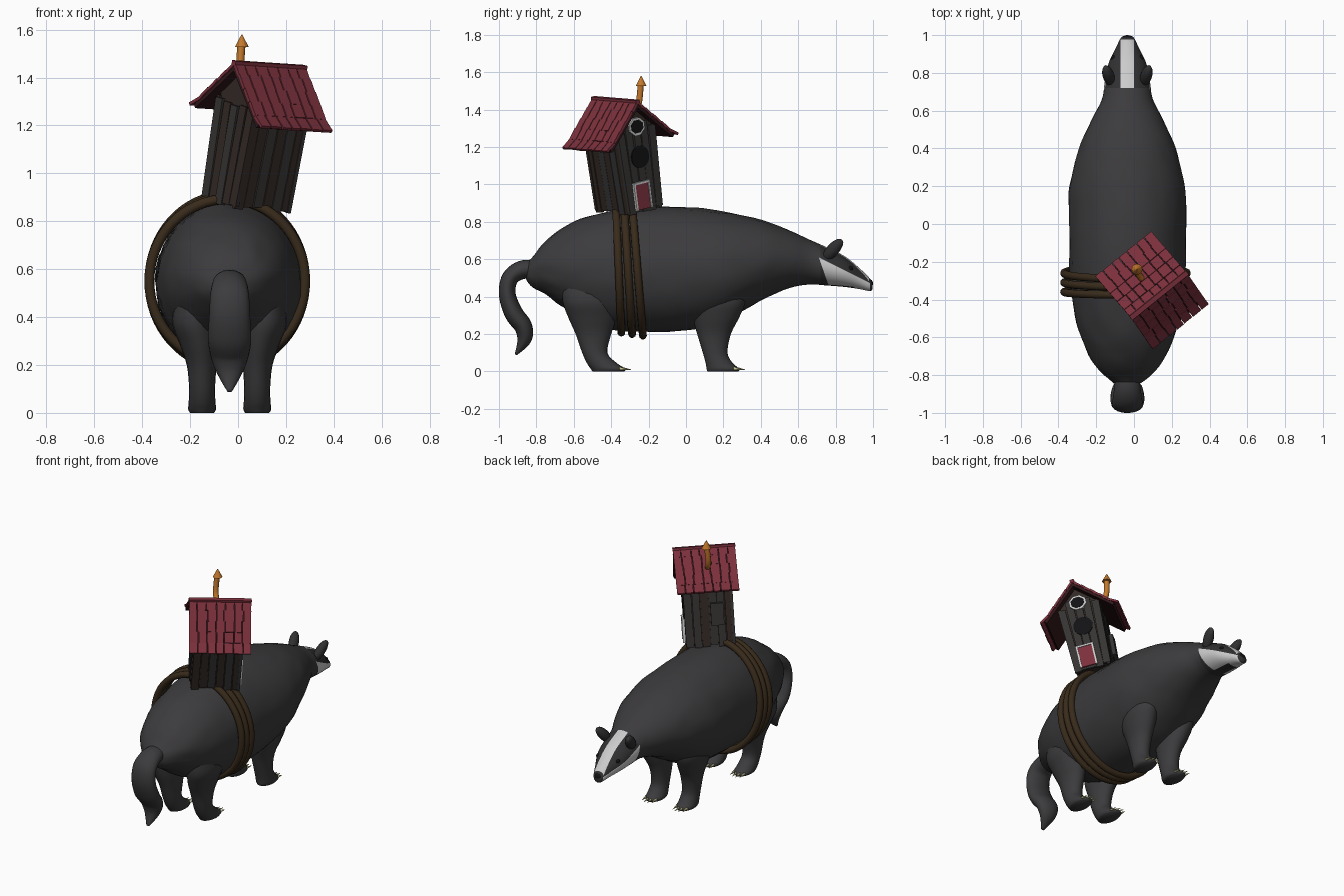
import bpy, bmesh, random
from math import sin, cos, pi, radians, atan2
from mathutils import Vector, Matrix, noise

if "Cube" in bpy.data.objects:
    bpy.data.objects.remove(bpy.data.objects["Cube"])

random.seed(4)
CX = -0.035  # animal's centre line

def mat(name, r, g, b):
    m = bpy.data.materials.new(name)
    m.diffuse_color = (r, g, b, 1)
    m.use_nodes = True
    m.node_tree.nodes["Principled BSDF"].inputs["Base Color"].default_value = m.diffuse_color
    return m

FUR = mat("dark_fur", .045, .043, .046)
FACE = mat("face_fur", .03, .03, .032)
WHITE = mat("white", .62, .62, .62)
BLACK = mat("black", .006, .006, .007)
CLAW = mat("claw", .6, .58, .3)
WOOD = mat("wood", .032, .022, .018)
WOOD2 = mat("grey_wood", .036, .034, .033)
RED = mat("red", .2, .03, .045)
DARKRED = mat("dark_red", .03, .008, .01)
ROPE = mat("rope", .04, .024, .011)
ORANGE = mat("orange", .55, .19, .025)

def finish(name, bm, mats, smooth=True):
    bmesh.ops.recalc_face_normals(bm, faces=bm.faces)
    me = bpy.data.meshes.new(name)
    bm.to_mesh(me)
    bm.free()
    for m in mats:
        me.materials.append(m)
    for p in me.polygons:
        p.use_smooth = smooth
    ob = bpy.data.objects.new(name, me)
    bpy.context.collection.objects.link(ob)
    return ob

def spline(keys, steps):
    """Catmull-Rom through a list of tuples."""
    out = []
    for i in range(len(keys) - 1):
        a, b, c, d = (Vector(keys[min(max(j, 0), len(keys) - 1)]) for j in range(i - 1, i + 3))
        for k in range(steps):
            t = k / steps
            out.append(.5 * (2 * b + (c - a) * t + (2 * a - 5 * b + 4 * c - d) * t * t
                             + (3 * b - a - 3 * c + d) * t ** 3))
    return out + [Vector(keys[-1])]

def loft(bm, rings):
    vs = [[bm.verts.new(p) for p in r] for r in rings]
    n = len(vs[0])
    for a, b in zip(vs, vs[1:]):
        for i in range(n):
            bm.faces.new((a[i], a[(i + 1) % n], b[(i + 1) % n], b[i]))
    bm.faces.new(vs[0])
    bm.faces.new(vs[-1][::-1])

def circle(n):
    return [(cos(2 * pi * i / n), sin(2 * pi * i / n)) for i in range(n)]

def sphere(name, loc, scale, m, tilt=0, roll=0):
    bm = bmesh.new()
    bmesh.ops.create_uvsphere(bm, u_segments=20, v_segments=12, radius=1)
    bm.transform(Matrix.Translation(loc) @ Matrix.Rotation(roll, 4, 'Y')
                 @ Matrix.Rotation(tilt, 4, 'X') @ Matrix.Diagonal((*scale, 1)))
    return finish(name, bm, [m])

# body and head: y, top, bottom, half width
body = [(-.87, .56, .52, .02), (-.83, .60, .46, .09), (-.75, .70, .41, .17), (-.6, .80, .31, .245),
        (-.42, .855, .23, .29), (-.25, .88, .21, .305), (0, .878, .22, .31), (.2, .855, .27, .305),
        (.4, .81, .38, .255), (.55, .755, .445, .19), (.66, .705, .465, .135), (.75, .665, .46, .12),
        (.85, .615, .452, .10), (.93, .55, .44, .062), (.985, .495, .43, .035), (.998, .47, .445, .012)]
bm = bmesh.new()
rings = []
for y, top, bot, w in spline(body, 5):
    ring = []
    for c, s in circle(40):
        p = Vector((w * c, y, (top + bot) / 2 + (top - bot) / 2 * s))
        if y < .6:  # shaggy fur streaks
            f = .007 * noise.noise(Vector((p.x * 18, y * 7, p.z * 18))) * min(1, (.6 - y) * 5)
            p += Vector((c, 0, s)) * f
        ring.append(p)
    rings.append(ring)
loft(bm, rings)
slant = Vector((0, .14, .28)).normalized()   # upper edge of the white cheek
back = Vector((0, 1, .35)).normalized()      # rear edge of the white cheek
for co, no in [((.036, 0, 0), (1, 0, 0)), ((-.036, 0, 0), (1, 0, 0)), ((0, .72, 0), (0, 1, 0)),
               ((0, .71, .61), slant), ((0, .71, .61), back), ((0, .965, 0), (0, 1, 0))]:
    geo = [f for f in bm.faces if f.calc_center_median().y > .62]
    geo += list({e for f in geo for e in f.edges}) + list({v for f in geo for v in f.verts})
    bmesh.ops.bisect_plane(bm, geom=geo, plane_co=co, plane_no=no)
for f in bm.faces:
    c = f.calc_center_median()
    d = c - Vector((0, .71, .61))
    if c.y > .72:
        f.material_index = 1
        if abs(c.x) < .036 and d.dot(slant) > 0 and c.y < .975:
            f.material_index = 2
    if d.dot(slant) < 0 and c.y + .35 * (.61 - c.z) * -1 > .71 and c.y < .985:
        if abs(c.x) > .036 or c.y > .9:
            f.material_index = 2
bm.transform(Matrix.Translation((CX, 0, 0)))
finish("body", bm, [FUR, FACE, WHITE])

# tail: y, z, thickness, half width
bm = bmesh.new()
tk = spline([(-.78, .54, .05, .06), (-.87, .545, .05, .07), (-.94, .5, .045, .08), (-.955, .41, .045, .085),
             (-.92, .31, .05, .09), (-.87, .24, .048, .08), (-.865, .17, .038, .055), (-.91, .09, .006, .01)], 6)
rings = []
for i, (y, z, r, w) in enumerate(tk):
    a, b = tk[max(i - 1, 0)], tk[min(i + 1, len(tk) - 1)]
    t = Vector((b[0] - a[0], b[1] - a[1])).normalized()
    rings.append([(CX + w * c, y + t.y * r * s, z - t.x * r * s) for c, s in circle(20)])
loft(bm, rings)
finish("tail", bm, [FUR])

# legs: z, rear y, front y, offset from centre, half width
hind = [(.5, -.66, -.36, .15, .07), (.38, -.66, -.36, .15, .09), (.29, -.63, -.37, .13, .08), (.2, -.59, -.4, .117, .062),
        (.1, -.555, -.42, .115, .054), (.045, -.53, -.37, .115, .056), (.015, -.51, -.325, .115, .058), (0, -.5, -.33, .115, .05)]
fore = [(.5, .02, .32, .12, .08), (.38, .02, .32, .14, .09), (.29, .035, .285, .13, .08), (.2, .06, .24, .117, .062),
        (.1, .09, .222, .115, .054), (.045, .105, .25, .115, .056), (.015, .11, .285, .115, .058), (0, .115, .28, .115, .05)]
for side, tag in ((1, "right"), (-1, "left")):
    for keys, nm in ((hind, "hind"), (fore, "front")):
        bm = bmesh.new()
        loft(bm, [[(CX + side * o + w * c, (y0 + y1) / 2 + (y1 - y0) / 2 * s, z) for c, s in circle(20)]
                  for z, y0, y1, o, w in spline(keys, 4)])
        finish(f"{nm}_leg_{tag}", bm, [FUR])
        bm = bmesh.new()
        for k in range(4):
            dx = (k - 1.5) * .024
            m = Matrix.Translation((CX + side * .115 + dx, keys[6][2] + .012 - abs(dx) * .5, .013)) @ Matrix.Rotation(radians(-97), 4, 'X')
            bmesh.ops.create_cone(bm, segments=8, radius1=.009, radius2=.001, depth=.05, cap_ends=True, matrix=m)
        finish(f"{nm}_claws_{tag}", bm, [CLAW])
    # ears and eyes
    sphere(f"ear_{tag}", (CX + side * .1, .785, .65), (.03, .034, .075), FACE, radians(-40), side * .3)
    sphere(f"inner_ear_{tag}", (CX + side * .107, .803, .665), (.02, .026, .05), FUR, radians(-40), side * .3)
    sphere(f"eye_{tag}", (CX + side * .074, .88, .552), (.012, .014, .012), BLACK)
sphere("nose", (CX, .98, .47), (.03, .02, .024), BLACK)

# rope loops round the body
for k in range(3):
    cu = bpy.data.curves.new(f"rope_{k}", 'CURVE')
    cu.dimensions = '3D'
    cu.bevel_depth = .021
    cu.bevel_resolution = 3
    sp = cu.splines.new('POLY')
    sp.points.add(63)
    for p, (c, s) in zip(sp.points, circle(64)):
        p.co = (CX - .01 + .325 * c, -.31 + .05 * (k - 1) * (1 - .15 * s) - .022 * s, .55 + (.35 + .008 * (k - 1)) * s, 1)
    sp.use_cyclic_u = True
    cu.materials.append(ROPE)
    bpy.context.collection.objects.link(bpy.data.objects.new(f"rope_{k}", cu))

# crooked house, built in its own frame: x to the door end, y across, z up
HOUSE = (Matrix.Translation((.035, -.305, .872)) @ Matrix.Rotation(radians(38.3), 4, 'Z')
         @ Matrix.Rotation(radians(11.4), 4, 'X') @ Matrix.Rotation(radians(3), 4, 'Y'))

def box(bm, loc, size, frame=Matrix(), tilt=0, mi=0):
    m = frame @ Matrix.Translation(loc) @ Matrix.Rotation(tilt, 4, 'X') @ Matrix.Diagonal((*size, 1))
    for v in bmesh.ops.create_cube(bm, size=1, matrix=m)['verts']:
        for f in v.link_faces:
            f.material_index = mi

def house_part(name, bm, mats):
    bm.transform(HOUSE)
    return finish(name, bm, mats, False)

bm = bmesh.new()
prof = [(-.1, .01), (.1, .01), (.118, .45), (0, .57), (-.118, .45)]
loft(bm, [[(x, y, z) for y, z in prof] for x in (-.138, .138)])
house_part("house_core", bm, [WOOD])

bm = bmesh.new()
for s in (1, -1):
    for i in range(6):  # long sides
        h = .45 + random.uniform(-.01, .01)
        z0 = random.uniform(-.012, .006)
        box(bm, (-.125 + .05 * i, s * (.109 + random.uniform(-.002, .004)), z0 + h / 2), (.046, .018, h), tilt=-s * .044, mi=random.randint(0, 1))
    for i in range(5):  # gable ends
        y = -.094 + .047 * i
        h = min(.55 - abs(y) * .96 - .02, .5) if s > 0 else .42
        z0 = random.uniform(-.01, .006)
        box(bm, (s * (.141 + random.uniform(-.002, .003)), y * 1.06, z0 + h / 2), (.018, .045, h), tilt=-y * .4, mi=random.randint(0, 1))
box(bm, (-.05, .135, .2), (.08, .025, .14), tilt=-.044, mi=1)
house_part("house_planks", bm, [WOOD, WOOD2])

# roof slabs and shingle rows
P, L, W = radians(43.7), .34, .385
bm = bmesh.new()
for s in (1, -1):
    d, n = Vector((0, s * cos(P), -sin(P))), Vector((0, s * sin(P), cos(P)))
    fr = Matrix(((1, 0, 0, 0), (0, d.y, n.y, 0), (0, d.z, n.z, .6), (0, 0, 0, 1)))
    box(bm, (0, L * .47, -.022), (W - .012, L * .94, .018), fr, mi=1)
    for r in range(5):
        xs = [-W / 2] + [-W / 2 + W * (c + random.uniform(-.12, .12)) / 7 for c in range(1, 7)] + [W / 2]
        flare = .2 if r == 4 else -.05
        for x0, x1 in zip(xs, xs[1:]):
            box(bm, ((x0 + x1) / 2, L * (r + .5) / 5, -.008 + (.004 if r == 4 else 0)),
                (x1 - x0 - .005, L / 5 + random.uniform(-.004, .003), .013), fr, tilt=flare)
box(bm, (0, 0, .592), (W, .026, .018))
house_part("roof", bm, [RED, DARKRED])

# door with its frame
bm = bmesh.new()
box(bm, (.153, -.02, .08), (.014, .09, .14), mi=1)
for dy in (-.05, .05):
    box(bm, (.156, -.02 + dy, .083), (.018, .012, .15))
box(bm, (.156, -.02, .153), (.018, .112, .012))
house_part("door", bm, [WHITE, RED])

# gable window and round entrance hole
def disc(name, z, ry, rz, x, seg, m):
    bm = bmesh.new()
    turn = Matrix.Rotation(pi / 2, 4, 'Y') @ Matrix.Rotation(pi / seg, 4, 'Z')
    bmesh.ops.create_cone(bm, segments=seg, radius1=1, radius2=1, depth=.02, cap_ends=True)
    bm.transform(Matrix.Translation((x, 0, z)) @ Matrix.Diagonal((1, ry, rz, 1)) @ turn)
    house_part(name, bm, [m])

disc("window_frame", .455, .056, .05, .148, 8, WHITE)
disc("window_pane", .455, .043, .037, .151, 8, BLACK)
disc("entrance_hole", .29, .06, .06, .145, 24, BLACK)

# bent chimney pipe with a pointed cap
cu = bpy.data.curves.new("chimney_pipe", 'CURVE')
cu.dimensions = '3D'
cu.bevel_depth = .017
cu.bevel_resolution = 3
cu.use_fill_caps = True
pts = spline([(.05, -.3, 1.36), (.022, -.265, 1.4), (.01, -.25, 1.45), (.014, -.242, 1.535)], 5)
sp = cu.splines.new('POLY')
sp.points.add(len(pts) - 1)
for p, q in zip(sp.points, pts):
    p.co = (*q, 1)
cu.materials.append(ORANGE)
bpy.context.collection.objects.link(bpy.data.objects.new("chimney_pipe", cu))
bm = bmesh.new()
bmesh.ops.create_cone(bm, segments=12, radius1=.029, radius2=.002, depth=.052, cap_ends=True,
                      matrix=Matrix.Translation((.016, -.24, 1.553)))
finish("chimney_cap", bm, [ORANGE], False)
